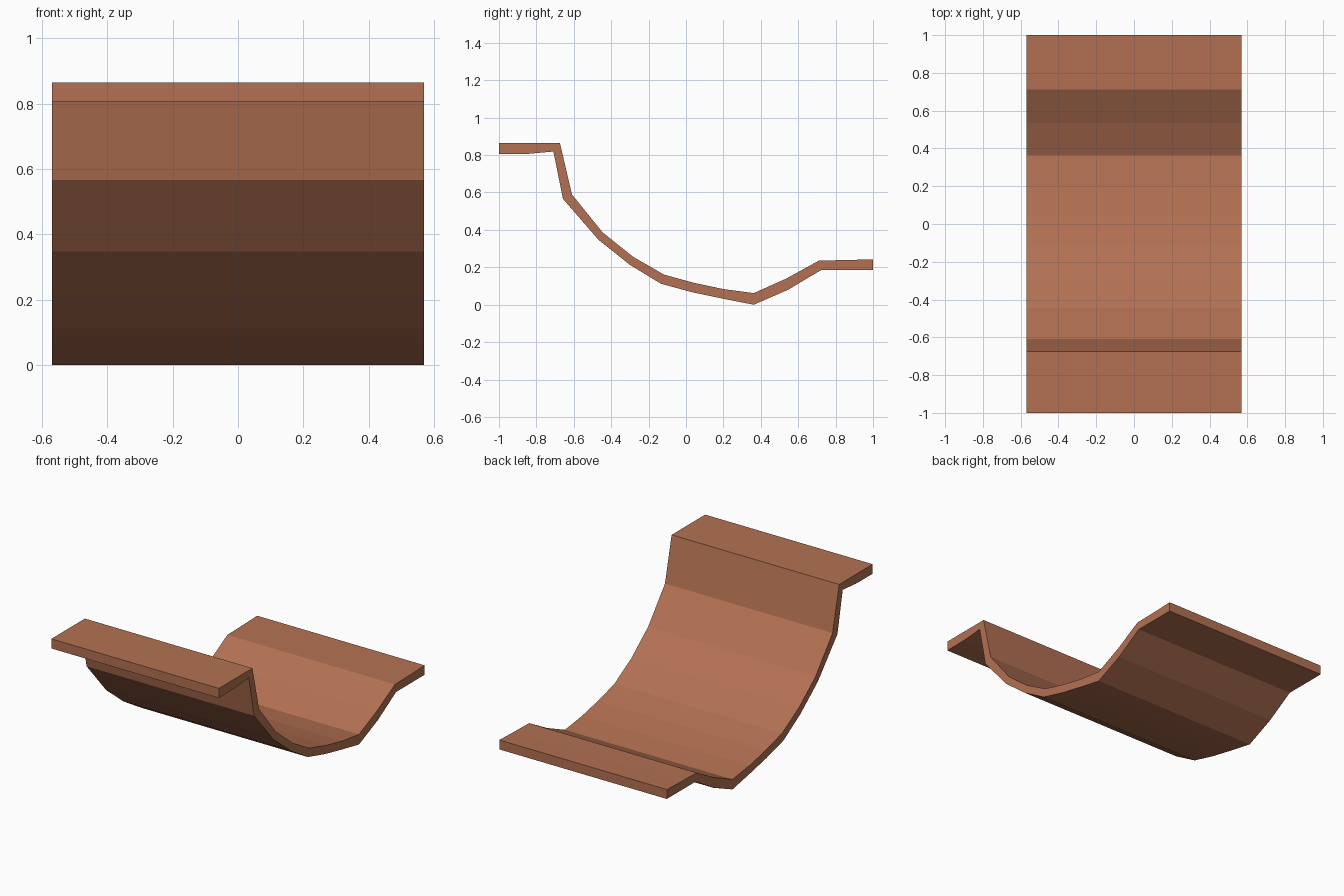
import bpy, bmesh
from mathutils import Vector

if "Cube" in bpy.data.objects:
    bpy.data.objects.remove(bpy.data.objects["Cube"])

HALF_WIDTH = 0.57

# Side profile (y, z): upper surface front to back, then underside front to back
upper = [(-1, .865), (-.84, .865), (-.674, .865), (-.61, .59), (-.446, .387),
         (-.284, .257), (-.118, .161), (.042, .117), (.198, .084), (.362, .062),
         (.535, .139), (.711, .236), (.87, .239), (1, .243)]
lower = [(-1, .806), (-.84, .807), (-.709, .819), (-.658, .566), (-.468, .347),
         (-.3, .213), (-.134, .112), (.032, .067), (.198, .032), (.362, 0),
         (.546, .08), (.722, .185), (.87, .185), (1, .185)]

# Curved ramp with a flat ledge at each end: quad strip side, extruded across x
bm = bmesh.new()
top = [bm.verts.new((-HALF_WIDTH, y, z)) for y, z in upper]
bot = [bm.verts.new((-HALF_WIDTH, y, z)) for y, z in lower]
side = [bm.faces.new((top[i], top[i + 1], bot[i + 1], bot[i]))
        for i in range(len(top) - 1)]
ext = bmesh.ops.extrude_face_region(bm, geom=side, use_keep_orig=True)
bmesh.ops.translate(bm, vec=Vector((2 * HALF_WIDTH, 0, 0)),
                    verts=[g for g in ext["geom"] if isinstance(g, bmesh.types.BMVert)])
bmesh.ops.recalc_face_normals(bm, faces=bm.faces)

mesh = bpy.data.meshes.new("curved_ramp")
bm.to_mesh(mesh)
bm.free()
ramp = bpy.data.objects.new("curved_ramp", mesh)
bpy.context.collection.objects.link(ramp)

# Terracotta colour
mat = bpy.data.materials.new("terracotta")
mat.diffuse_color = (0.45, 0.165, 0.085, 1)
mat.use_nodes = True
mat.node_tree.nodes["Principled BSDF"].inputs["Base Color"].default_value = mat.diffuse_color
mesh.materials.append(mat)
